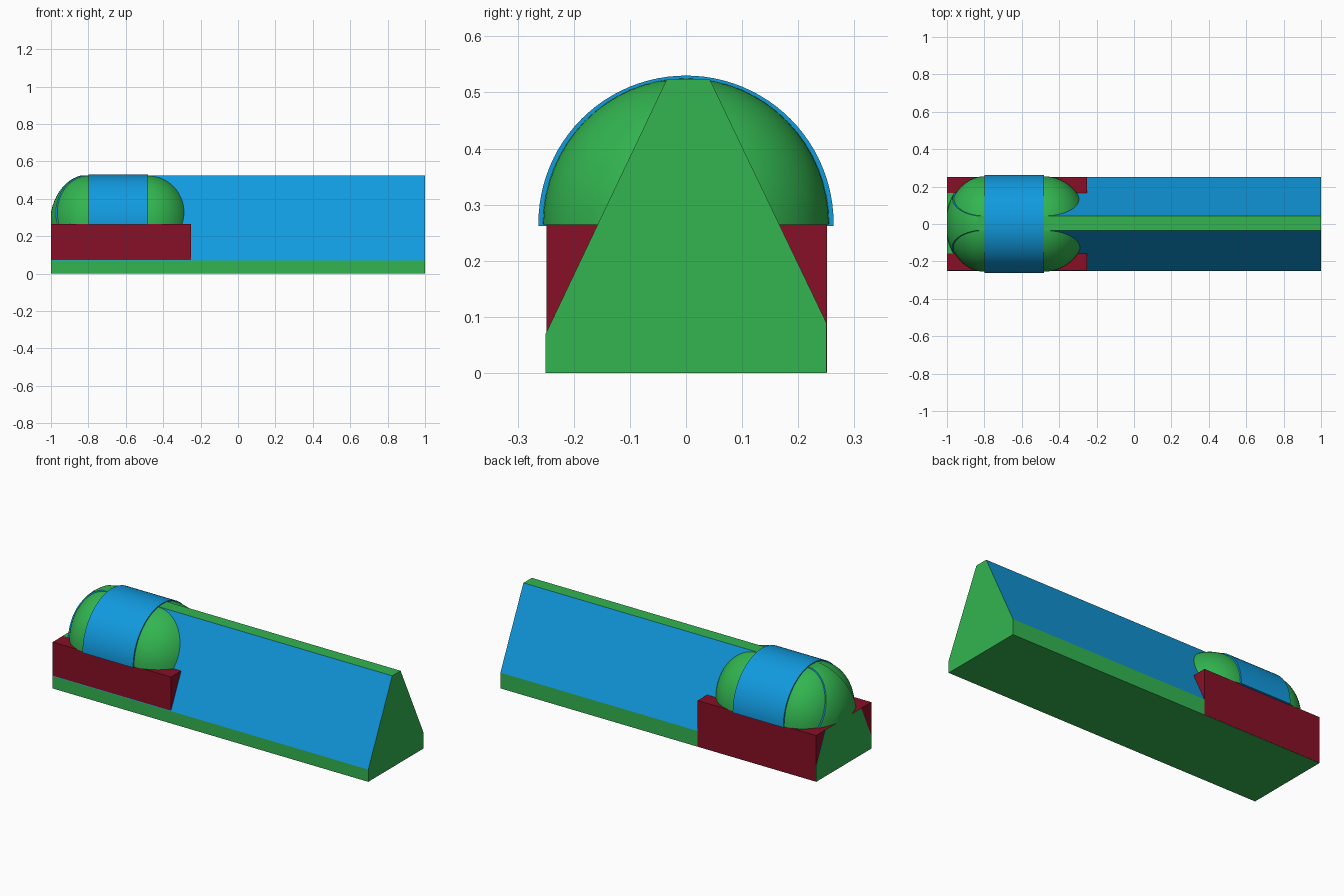
import bpy, bmesh, math
from mathutils import Matrix, Vector

if "Cube" in bpy.data.objects:
    bpy.data.objects.remove(bpy.data.objects["Cube"])


def material(name, rgb):
    m = bpy.data.materials.new(name)
    m.diffuse_color = (*rgb, 1)
    m.use_nodes = True
    m.node_tree.nodes["Principled BSDF"].inputs["Base Color"].default_value = m.diffuse_color
    return m


GREEN = material("green", (0.032, 0.46, 0.08))
BLUE = material("blue", (0.0056, 0.325, 0.74))
RED = material("dark red", (0.242, 0.005, 0.019))


def finish(name, bm, mats, smooth=False):
    bmesh.ops.recalc_face_normals(bm, faces=bm.faces)
    me = bpy.data.meshes.new(name)
    bm.to_mesh(me)
    bm.free()
    for m in mats:
        me.materials.append(m)
    ob = bpy.data.objects.new(name, me)
    bpy.context.collection.objects.link(ob)
    if smooth:
        bpy.ops.object.select_all(action='DESELECT')
        ob.select_set(True)
        bpy.context.view_layer.objects.active = ob
        bpy.ops.object.shade_smooth_by_angle(angle=math.radians(35))
    return ob


def extrude_x(name, profile, x0, x1, mats, smooth=False):
    """Extrude a (y, z) profile along x; sloping sides get the second material."""
    bm = bmesh.new()
    face = bm.faces.new([bm.verts.new((x0, y, z)) for y, z in profile])
    ext = bmesh.ops.extrude_face_region(bm, geom=[face], use_keep_orig=True)
    moved = [v for v in ext["geom"] if isinstance(v, bmesh.types.BMVert)]
    bmesh.ops.translate(bm, verts=moved, vec=(x1 - x0, 0, 0))
    bmesh.ops.recalc_face_normals(bm, faces=bm.faces)
    if len(mats) > 1:
        for f in bm.faces:
            f.material_index = int(abs(f.normal.y) > 0.5 and f.normal.z > 0.2)
    return finish(name, bm, mats, smooth)


def ellipsoid(name, centre, radii, mats, side=0):
    """Whole ellipsoid, or with side = -1 / 1 only its upper half on that side in x."""
    bm = bmesh.new()
    bmesh.ops.create_uvsphere(bm, u_segments=64, v_segments=32, radius=1)
    if side:
        for normal in (Vector((0, 0, -1)), Vector((-side, 0, 0))):
            geom = bm.verts[:] + bm.edges[:] + bm.faces[:]
            cut = bmesh.ops.bisect_plane(bm, geom=geom, dist=1e-5, plane_co=(0, 0, 0),
                                         plane_no=normal, clear_outer=True)
            rim = [e for e in bm.edges if e.is_boundary]
            bmesh.ops.holes_fill(bm, edges=rim, sides=0)
    bm.transform(Matrix.Translation(centre) @ Matrix.Diagonal((*radii, 1)))
    return finish(name, bm, mats, smooth=True)


DECK = 0.265                      # top of the red block
CAB_L, CAB_R = -0.80, -0.48       # ends of the blue arch

# Long ridge body with sloping blue sides
body = [(-0.25, 0), (0.25, 0), (0.25, 0.09), (0.042, 0.524), (-0.034, 0.524), (-0.25, 0.07)]
extrude_x("ridge_body", body, CAB_L, 1, [GREEN, BLUE])

# Low part of the ridge under the rounded end
low = [(-0.25, 0), (0.25, 0), (0.25, 0.09), (0.166, DECK), (-0.157, DECK), (-0.25, 0.07)]
extrude_x("ridge_end_base", low, -1, CAB_L, [GREEN, BLUE])

# Upper part of the ridge, rounded off at the end
high = [(-0.157, DECK), (0.166, DECK), (0.042, 0.524), (-0.034, 0.524)]
nose = extrude_x("ridge_rounded_end", high, -1, CAB_L + 0.02, [GREEN, BLUE])
cutter = ellipsoid("rounding_cutter", (CAB_L, 0, DECK), (0.206, 0.265, 0.265), [GREEN, BLUE])
cutter.hide_render = True
cutter.hide_viewport = True
mod = nose.modifiers.new("rounding", 'BOOLEAN')
mod.operation = 'INTERSECT'
mod.solver = 'EXACT'
mod.object = cutter

# Red block around the ridge
block = [(-0.249, 0.001), (0.251, 0.001), (0.251, DECK), (-0.249, DECK)]
extrude_x("base_block", block, -0.999, -0.25, [RED])

# Blue half-round arch
R = 0.263
arch = [(R * math.cos(math.pi * i / 48), 0.267 + R * math.sin(math.pi * i / 48)) for i in range(49)]
arch = [(R, 0.262)] + arch + [(-R, 0.262)]
extrude_x("arch", arch, CAB_L, CAB_R, [BLUE], smooth=True)

# Green domes closing the arch at both ends
ellipsoid("left_dome", (CAB_L, 0, DECK), (0.2, 0.255, 0.26), [GREEN], side=-1)
ellipsoid("right_dome", (CAB_R, 0, DECK), (0.23, 0.255, 0.26), [GREEN], side=1)
